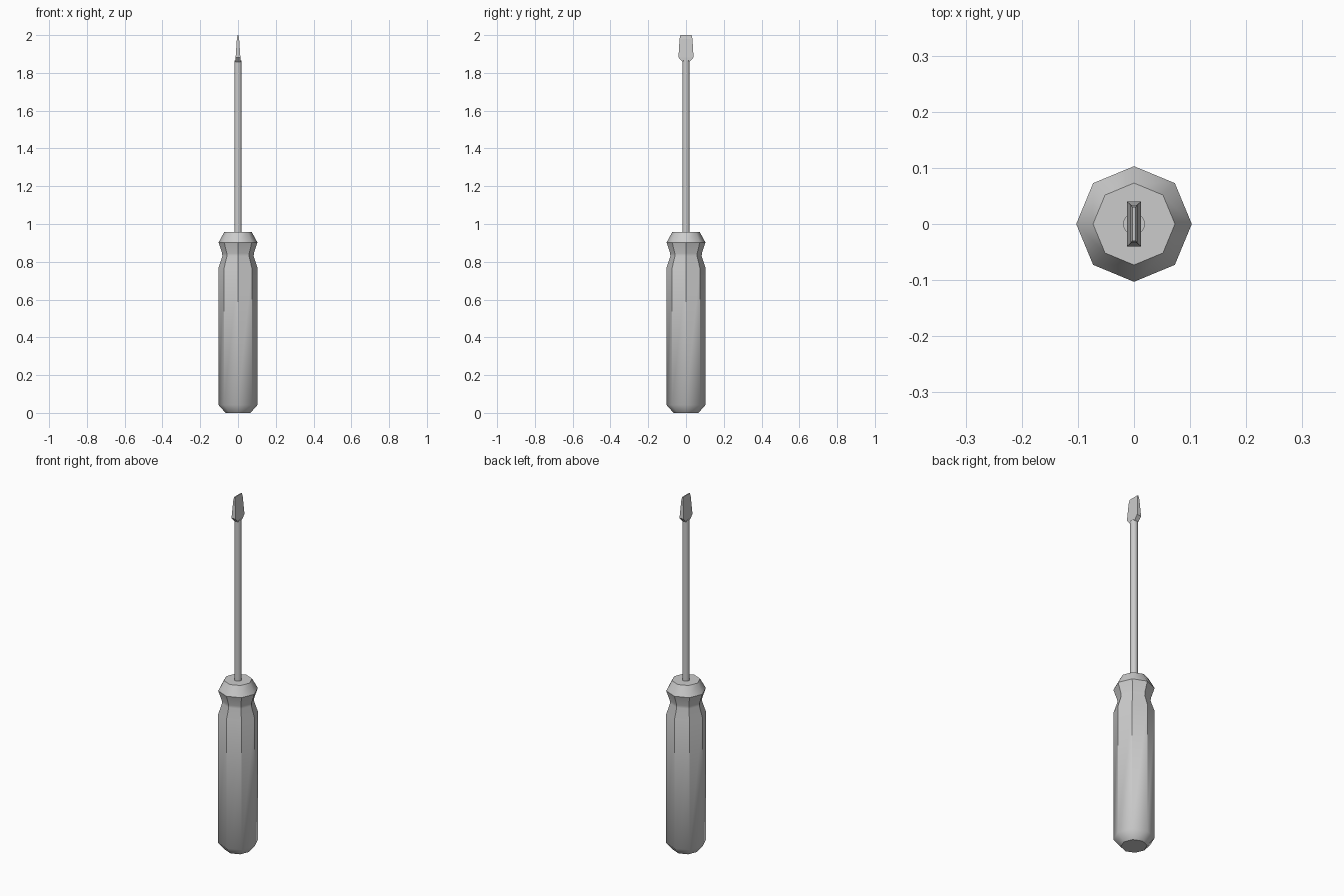
import bpy, bmesh
from math import cos, sin, pi, radians

if "Cube" in bpy.data.objects:
    bpy.data.objects.remove(bpy.data.objects["Cube"])


def loft(name, rings, smooth_angle=None):
    """Skin a stack of equal-length point rings and cap both ends."""
    bm = bmesh.new()
    loops = [[bm.verts.new(p) for p in ring] for ring in rings]
    n = len(loops[0])
    for a, b in zip(loops, loops[1:]):
        for i in range(n):
            j = (i + 1) % n
            bm.faces.new((a[i], a[j], b[j], b[i]))
    bm.faces.new(loops[0][::-1])
    bm.faces.new(loops[-1])
    mesh = bpy.data.meshes.new(name)
    bm.to_mesh(mesh)
    bm.free()
    obj = bpy.data.objects.new(name, mesh)
    bpy.context.collection.objects.link(obj)
    if smooth_angle:
        bpy.ops.object.select_all(action='DESELECT')
        obj.select_set(True)
        bpy.context.view_layer.objects.active = obj
        bpy.ops.object.shade_smooth_by_angle(angle=radians(smooth_angle))
    return obj


def circle(r, z, n):
    return [(r * cos(2 * pi * i / n), r * sin(2 * pi * i / n), z) for i in range(n)]


def rect(z, hx, hy):
    return [(-hx, -hy, z), (hx, -hy, z), (hx, hy, z), (-hx, hy, z)]


# Octagonal handle with a finger groove near the top
handle = [(0.066, 0), (0.103, 0.042), (0.103, 0.77), (0.083, 0.83),
          (0.084, 0.845), (0.103, 0.902), (0.073, 0.957)]
loft("handle", [circle(r, z, 8) for r, z in handle], 40)

# Round steel shaft
loft("shaft", [circle(0.0195, z, 16) for z in (0.95, 1.865)], 40)

# Flat blade tip: flares wide, then thins toward the end
blade = [(1.858, 0.0125, 0.019), (1.882, 0.0125, 0.040),
         (1.98, 0.006, 0.034), (2.0, 0.003, 0.030)]
loft("blade_tip", [rect(*s) for s in blade])
